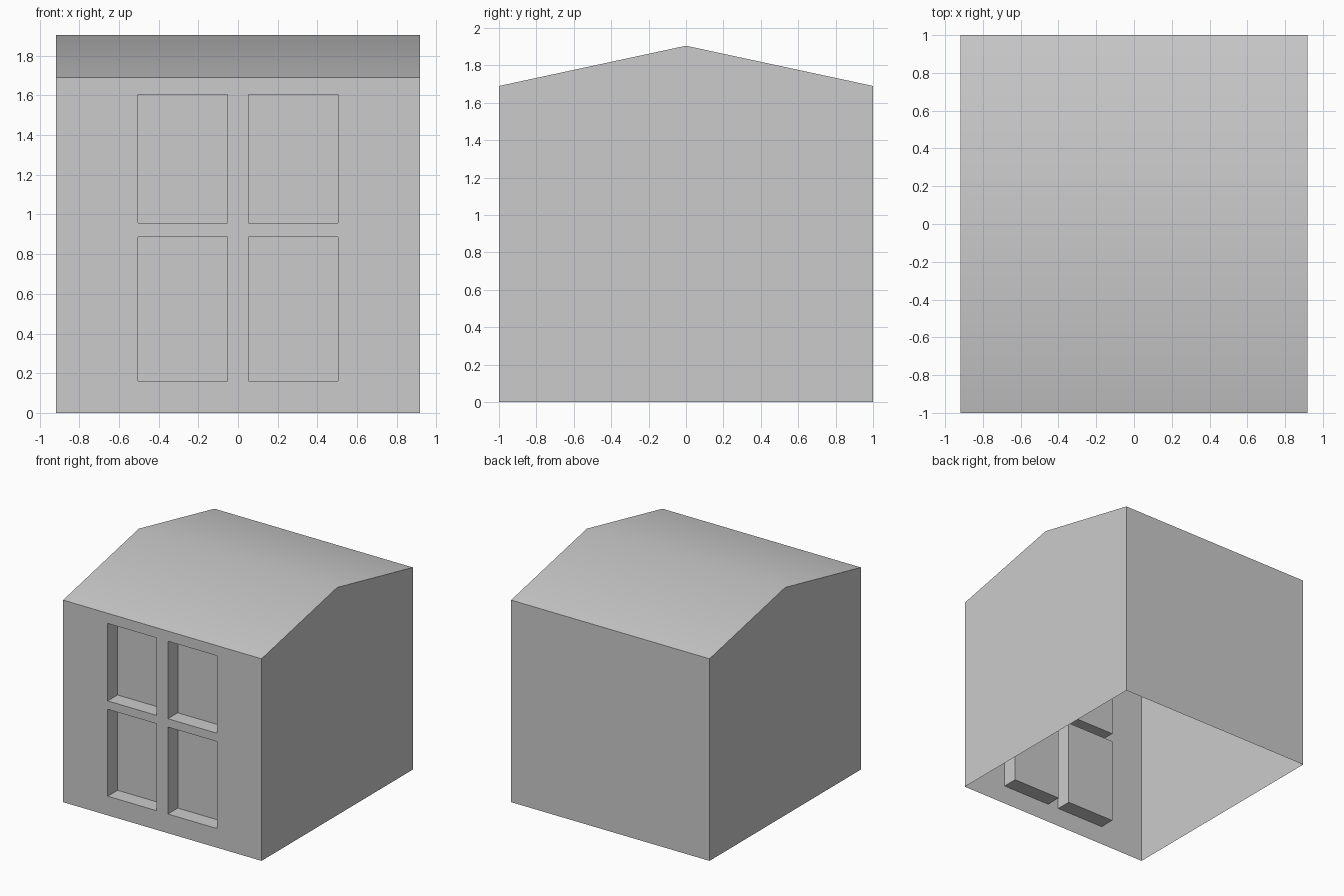
import bpy, bmesh
from math import radians

if "Cube" in bpy.data.objects:
    bpy.data.objects.remove(bpy.data.objects["Cube"])

HALF_X, EAVE, RIDGE = 0.918, 1.69, 1.905
DEPTH = 0.13                                     # window recess depth
xs = [-HALF_X, -0.505, -0.052, 0.052, 0.505, HALF_X]
zs = [EAVE, 1.605, 0.957, 0.887, 0.16, 0]        # front wall rows, top to bottom

# Side outline (y, z): back wall, gable roof, then down the front wall
profile = [(1, 0), (1, EAVE), (0, RIDGE)] + [(-1, z) for z in zs]

bm = bmesh.new()
rows = [[bm.verts.new((x, y, z)) for y, z in profile] for x in xs]

# Shell swept along x, open at the bottom
panes = []
for i in range(len(xs) - 1):
    for j in range(len(profile) - 1):
        face = bm.faces.new((rows[i][j], rows[i + 1][j],
                             rows[i + 1][j + 1], rows[i][j + 1]))
        if i in (1, 3) and j in (4, 6):
            panes.append(face)

# Gable side walls
bm.faces.new(rows[0])
bm.faces.new(rows[-1])

# Four window recesses pushed into the front wall
pushed = bmesh.ops.extrude_discrete_faces(bm, faces=panes)["faces"]
for face in pushed:
    bmesh.ops.translate(bm, verts=face.verts, vec=(0, DEPTH, 0))
bmesh.ops.recalc_face_normals(bm, faces=bm.faces)

mesh = bpy.data.meshes.new("house_shell")
bm.to_mesh(mesh)
bm.free()
house = bpy.data.objects.new("house_shell", mesh)
bpy.context.collection.objects.link(house)

# Smooth across the shallow ridge, crisp everywhere else
bpy.context.view_layer.objects.active = house
house.select_set(True)
bpy.ops.object.shade_smooth_by_angle(angle=radians(30))
